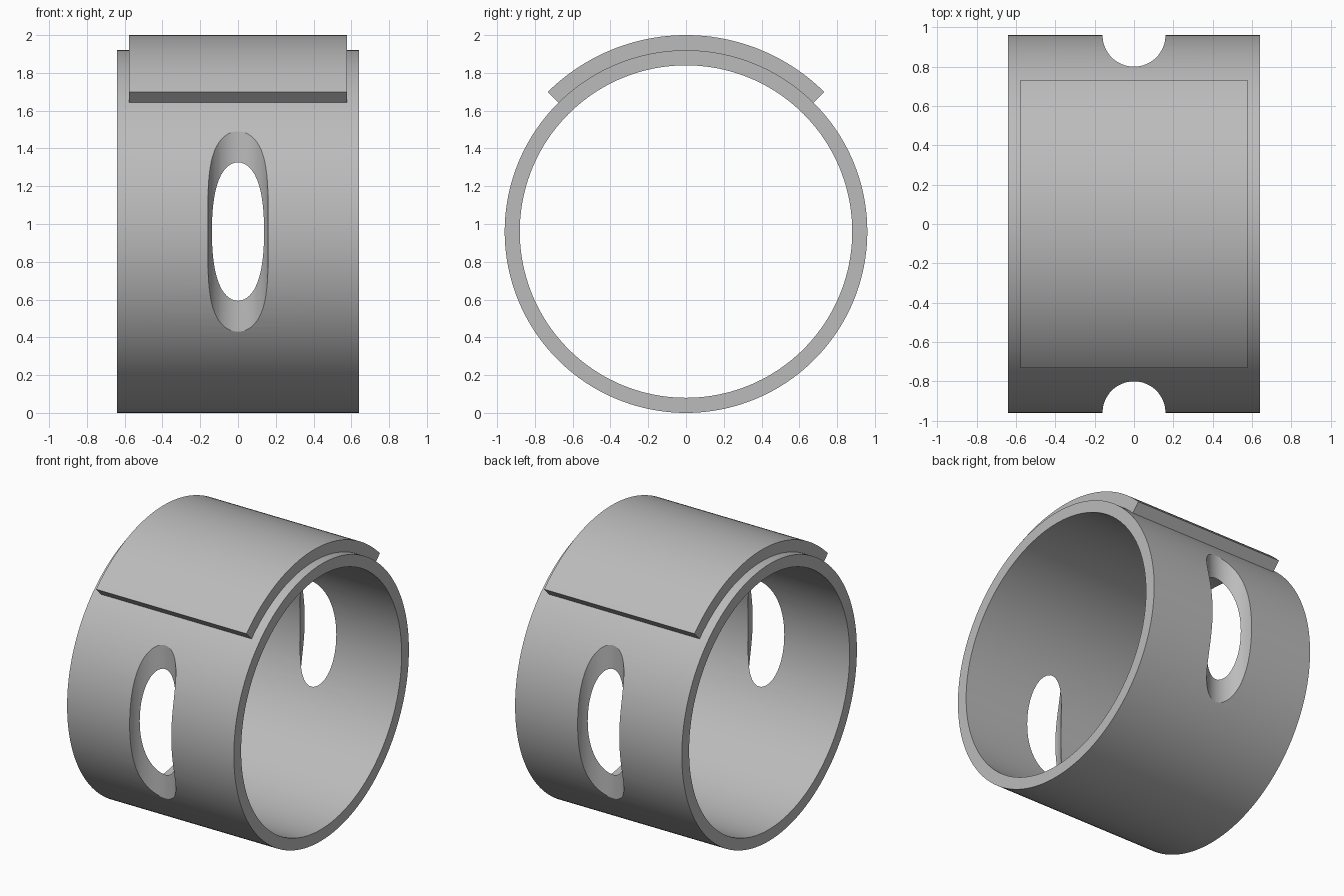
import bpy
import bmesh
from math import cos, sin, pi, radians

cube = bpy.data.objects.get("Cube")
if cube:
    bpy.data.objects.remove(cube, do_unlink=True)

RING_OUTER, RING_INNER, RING_HALF = 0.96, 0.88, 0.64
PLATE_OUTER, PLATE_HALF, PLATE_ANGLE = 1.04, 0.577, radians(44.7)
SLOT_RADIUS = 0.16

grey = bpy.data.materials.new("plain grey")
grey.use_nodes = True
colour = (0.5, 0.5, 0.5, 1)
grey.diffuse_color = colour
grey.node_tree.nodes["Principled BSDF"].inputs["Base Color"].default_value = colour


def arc_band(name, inner, outer, half, start, sweep, steps):
    """Rectangular section swept around the x axis; a full turn closes itself."""
    closed = sweep > 2 * pi - 0.01
    bm = bmesh.new()
    loops = []
    for i in range(steps if closed else steps + 1):
        a = start + sweep * i / steps
        section = [(-half, inner), (half, inner), (half, outer), (-half, outer)]
        loops.append([bm.verts.new((x, r * sin(a), RING_OUTER + r * cos(a)))
                      for x, r in section])
    for i in range(steps):
        p, q = loops[i], loops[(i + 1) % len(loops)]
        for k in range(4):
            n = (k + 1) % 4
            bm.faces.new((p[k], p[n], q[n], q[k]))
    if not closed:
        bm.faces.new(loops[0])
        bm.faces.new(loops[-1])
    bmesh.ops.recalc_face_normals(bm, faces=bm.faces)
    mesh = bpy.data.meshes.new(name)
    bm.to_mesh(mesh)
    bm.free()
    mesh.materials.append(grey)
    obj = bpy.data.objects.new(name, mesh)
    bpy.context.collection.objects.link(obj)
    return obj


def activate(obj):
    bpy.ops.object.select_all(action="DESELECT")
    obj.select_set(True)
    bpy.context.view_layer.objects.active = obj


# Main ring and the curved plate seated on its top
ring = arc_band("ring_band", RING_INNER, RING_OUTER, RING_HALF, 0, 2 * pi, 160)
plate = arc_band("top_plate", RING_OUTER - 0.004, PLATE_OUTER, PLATE_HALF,
                 -PLATE_ANGLE, 2 * PLATE_ANGLE, 48)

# Upright cylinders grazing front and back open the oval slots
for side, label in ((-1, "front"), (1, "back")):
    bpy.ops.mesh.primitive_cylinder_add(
        vertices=64, radius=SLOT_RADIUS, depth=1.6,
        location=(0, side * RING_OUTER, RING_OUTER))
    cutter = bpy.context.object
    cutter.name = label + "_slot_cutter"
    cutter.hide_render = True
    cutter.data.materials.append(grey)
    cut = ring.modifiers.new(label + "_slot", "BOOLEAN")
    cut.operation = "DIFFERENCE"
    cut.solver = "EXACT"
    cut.object = cutter
    activate(ring)
    bpy.ops.object.modifier_apply(modifier=cut.name)
    bpy.data.objects.remove(cutter, do_unlink=True)

for part in (ring, plate):
    activate(part)
    bpy.ops.object.shade_smooth_by_angle(angle=radians(25))
